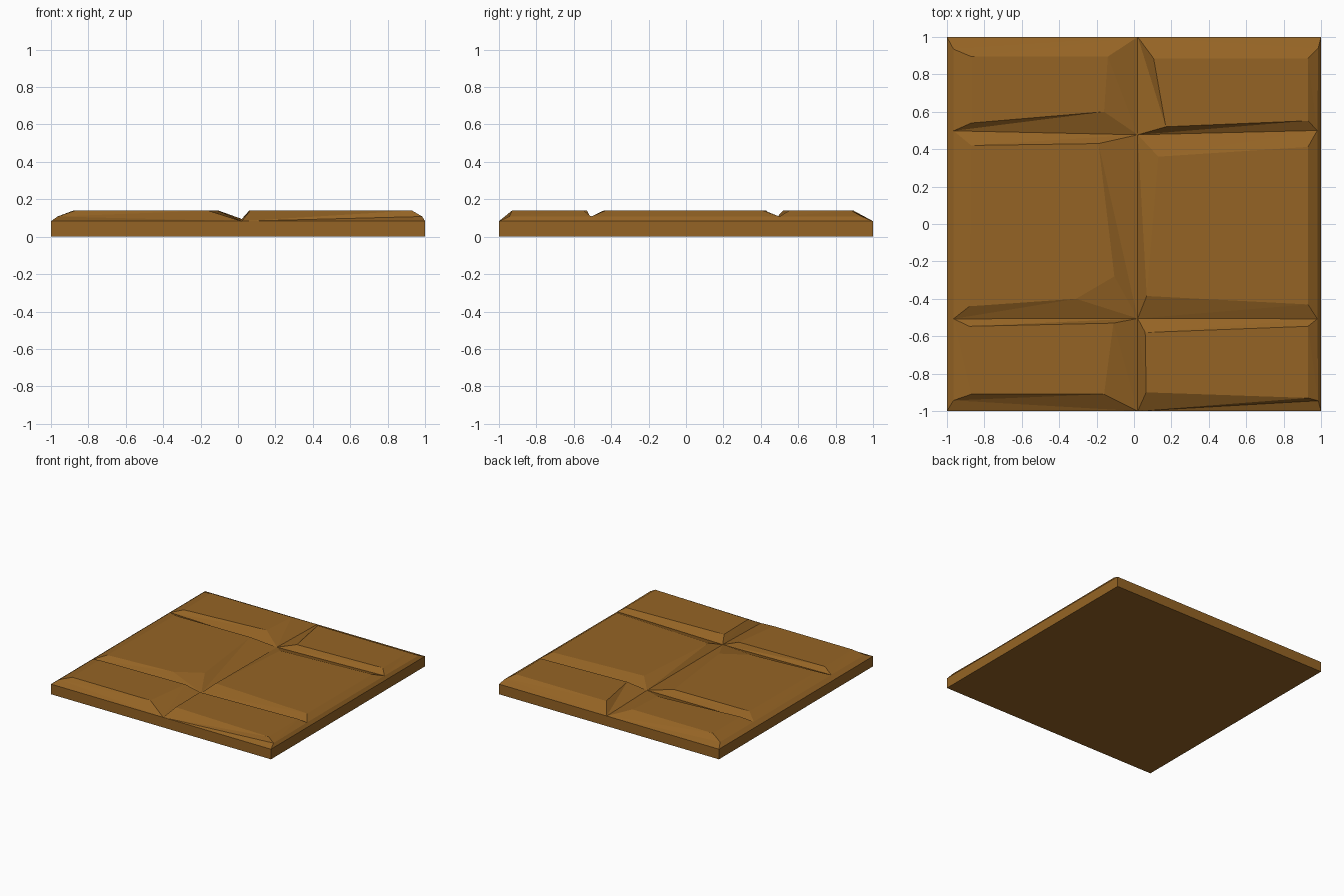
import bpy, bmesh

if "Cube" in bpy.data.objects:
    bpy.data.objects.remove(bpy.data.objects["Cube"])

RIM, TOP = 0.083, 0.14   # slab rim height, plank top height

wood = bpy.data.materials.new("brown wood")
wood.diffuse_color = (0.30, 0.127, 0.018, 1)
wood.use_nodes = True
wood.node_tree.nodes["Principled BSDF"].inputs["Base Color"].default_value = wood.diffuse_color

bm = bmesh.new()

# Shared low points: slab corners, groove ends, groove crossings
low = {name: bm.verts.new(p) for name, p in {
    "bl": (-1, 1, RIM), "bm": (0.02, 1, RIM), "br": (1, 1, RIM),
    "fl": (-1, -1, RIM), "fm": (0.02, -1, RIM), "fr": (1, -1, RIM),
    "cbl": (-0.965, 0.935, 0.108), "cbr": (0.985, 0.94, 0.108),
    "cfl": (-0.965, -0.943, 0.108), "cfr": (0.985, -0.945, 0.108),
    "g1l": (-0.965, 0.498, 0.108), "j1": (0.02, 0.477, 0.095), "g1r": (0.98, 0.5, 0.108),
    "g2l": (-0.965, -0.507, 0.108), "j2": (0.02, -0.505, 0.095), "g2r": (0.98, -0.507, 0.108),
}.items()}


def face(*verts):
    bm.faces.new(verts)


def plank(corners):
    """Flat top with chipped bevels falling to the matching low points."""
    top = [bm.verts.new((x, y, TOP)) for x, y, _ in corners]
    base = [low[n] for _, _, n in corners]
    face(*top)
    for i in range(len(top)):
        j = (i + 1) % len(top)
        if base[i] is base[j]:
            face(top[i], base[i], top[j])
        else:
            face(top[i], base[i], base[j])
            face(top[i], base[j], top[j])


# Six planks, back row to front row
plank([(-0.87, 0.895, "cbl"), (-0.14, 0.895, "bm"), (-0.16, 0.60, "j1"), (-0.87, 0.54, "g1l")])
plank([(0.105, 0.885, "bm"), (0.93, 0.885, "cbr"), (0.93, 0.552, "g1r"), (0.17, 0.52, "j1")])
plank([(-0.87, 0.42, "g1l"), (-0.19, 0.43, "j1"), (-0.105, -0.28, "j2"),
       (-0.31, -0.40, "j2"), (-0.88, -0.44, "g2l")])
plank([(0.13, 0.36, "j1"), (0.93, 0.412, "g1r"), (0.93, -0.43, "g2r"), (0.068, -0.385, "j2")])
plank([(-0.88, -0.547, "g2l"), (-0.11, -0.53, "j2"), (-0.16, -0.91, "fm"), (-0.87, -0.91, "cfl")])
plank([(0.06, -0.58, "j2"), (0.93, -0.547, "g2r"), (0.93, -0.93, "cfr"), (0.065, -0.9, "fm")])

# Outer bevel strips between the planks and the slab rim
for names in ("bl cbl g1l g2l cfl fl", "br cbr g1r g2r cfr fr",
              "bl bm cbl", "bm br cbr", "fl fm cfl", "fm fr cfr"):
    face(*[low[n] for n in names.split()])

# Slab sides and underside
rim = [low[n] for n in ("fl", "fm", "fr", "br", "bm", "bl")]
foot = [bm.verts.new((v.co.x, v.co.y, 0)) for v in rim]
face(*foot)
for i in range(6):
    j = (i + 1) % 6
    face(rim[i], rim[j], foot[j], foot[i])

bmesh.ops.recalc_face_normals(bm, faces=bm.faces)
mesh = bpy.data.meshes.new("plank_floor_tile")
bm.to_mesh(mesh)
bm.free()
mesh.materials.append(wood)
bpy.context.collection.objects.link(bpy.data.objects.new("plank_floor_tile", mesh))
